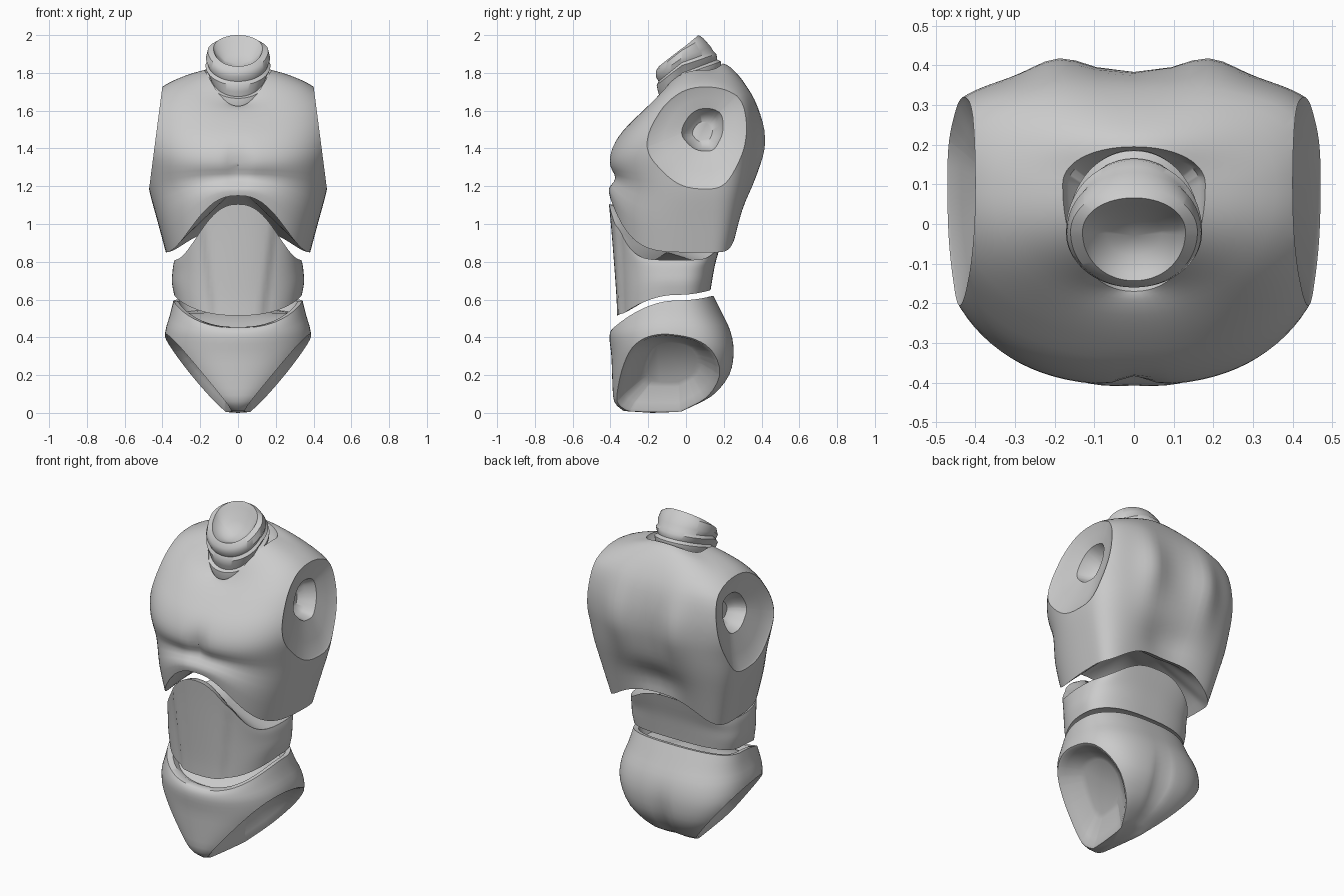
import bpy, bmesh, math
from mathutils import Vector

if "Cube" in bpy.data.objects:
    bpy.data.objects.remove(bpy.data.objects["Cube"])

grey = bpy.data.materials.new("mannequin_grey")
grey.diffuse_color = (0.6, 0.6, 0.6, 1)
grey.use_nodes = True
grey.node_tree.nodes["Principled BSDF"].inputs["Base Color"].default_value = grey.diffuse_color
SEG = 96


def spread(v, e):
    return math.copysign(abs(v) ** e, v)


def ramp(v, v0, v1, a, b):
    return a + (b - a) * max(0, min(1, (v - v0) / (v1 - v0)))


def bump(a, b, wa, wb):
    return math.exp(-(a / wa) ** 2 - (b / wb) ** 2)


def smooth_sections(rows, per=3):
    """Catmull-Rom resampling of the section table."""
    out = []
    for i in range(len(rows) - 1):
        p0, p1, p2, p3 = (rows[max(0, min(len(rows) - 1, i + k))] for k in (-1, 0, 1, 2))
        for j in range(per):
            t = j / per
            out.append([0.5 * (2 * b + (c - a) * t + (2 * a - 5 * b + 4 * c - d) * t * t
                               + (3 * b - a - 3 * c + d) * t ** 3)
                        for a, b, c, d in zip(p0, p1, p2, p3)])
    return out + [rows[-1]]


def loft(rows, yc, front, back, power, bottom, top, shape=None):
    """Section: half width, front y, back y, then z at the front, side and back.
    front, back (roundness) and power (edge arch) are functions of the side z.
    bottom and top hold the inner sections and end at a centre point (y, z)."""
    bm = bmesh.new()
    rings = []
    for w, yf, yb, zf, zs, zb in bottom[0] + rows + top[0]:
        ring = []
        for k in range(SEG):
            t = 2 * math.pi * k / SEG
            s, c = math.sin(t), math.cos(t)
            e = front(zs) if c > 0 else back(zs)
            x = w * spread(s, e)
            y = yc + (yf - yc if c > 0 else yb - yc) * abs(c) ** e
            z = zs + (zf - zs if c > 0 else zb - zs) * abs(c) ** power(zs)
            co = Vector((x, y, z))
            if shape:
                shape(co, c)
            ring.append(bm.verts.new(co))
        rings.append(ring)
    for a, b in zip(rings, rings[1:]):
        for k in range(SEG):
            n = (k + 1) % SEG
            bm.faces.new((a[k], a[n], b[n], b[k]))
    for ring, (y, z) in ((rings[0], bottom[1]), (rings[-1], top[1])):
        mid = bm.verts.new((0, y, z))
        for k in range(SEG):
            bm.faces.new((ring[k], ring[(k + 1) % SEG], mid))
    bmesh.ops.recalc_face_normals(bm, faces=bm.faces)
    return bm


def socket(bm, point, normal, steps):
    """Cut a flat joint on both sides and sink it in steps (scale, depth, dy, dz)."""
    for side in (1, -1):
        p = Vector((point[0] * side, point[1], point[2]))
        n = Vector((normal[0] * side, normal[1], normal[2])).normalized()
        cut = bmesh.ops.bisect_plane(bm, geom=bm.verts[:] + bm.edges[:] + bm.faces[:],
                                     plane_co=p, plane_no=n, clear_outer=True)
        edges = [g for g in cut["geom_cut"] if isinstance(g, bmesh.types.BMEdge) and g.is_boundary]
        made = bmesh.ops.edgeloop_fill(bm, edges=edges)["faces"]
        if not made:
            continue
        face = max(made, key=lambda f: f.calc_area())
        for scale, depth, dy, dz in steps:
            face = bmesh.ops.extrude_discrete_faces(bm, faces=[face])["faces"][0]
            mid = face.calc_center_bounds()
            shift = Vector((0, dy, dz)) - n * depth
            for v in face.verts:
                v.co = mid + (v.co - mid) * scale + shift
    bmesh.ops.recalc_face_normals(bm, faces=bm.faces)


def finish(bm, name, angle=40):
    me = bpy.data.meshes.new(name)
    bm.to_mesh(me)
    bm.free()
    me.materials.append(grey)
    ob = bpy.data.objects.new(name, me)
    bpy.context.collection.objects.link(ob)
    bpy.context.view_layer.objects.active = ob
    ob.select_set(True)
    bpy.ops.object.shade_smooth_by_angle(angle=math.radians(angle))
    ob.select_set(False)


# chest: breast groove in front; shoulder blades and lower back hollow behind
def chest_shape(co, c):
    x = abs(co.x)
    if c > 0:
        co.y += 0.03 * bump(x, co.z - 1.31, 0.045, 0.09)
    else:
        co.y += 0.04 * bump(x - 0.19, co.z - 1.43, 0.09, 0.2) * abs(c)
        co.y -= 0.045 * bump(x, co.z - 1.06, 0.15, 0.1)


chest = loft(smooth_sections([
    (0.382, -0.405, 0.27, 1.15, 0.85, 0.97),
    (0.425, -0.41, 0.31, 1.19, 1.01, 1.09),
    (0.468, -0.378, 0.345, 1.245, 1.17, 1.20),
    (0.49, -0.405, 0.37, 1.31, 1.30, 1.32),
    (0.515, -0.40, 0.382, 1.38, 1.42, 1.42),
    (0.515, -0.36, 0.38, 1.46, 1.53, 1.54),
    (0.485, -0.29, 0.355, 1.54, 1.64, 1.66),
    (0.395, -0.23, 0.30, 1.595, 1.73, 1.76),
    (0.28, -0.19, 0.235, 1.62, 1.785, 1.83),
    (0.18, -0.17, 0.195, 1.625, 1.815, 1.85)]),
    0.1, lambda z: ramp(z, 1.35, 1.6, 0.8, 0.92), lambda z: ramp(z, 1.68, 1.8, 0.62, 0.95),
    lambda z: ramp(z, 0.85, 1.2, 4, 2.5),
    ([(0.35, -0.36, 0.22, 1.17, 0.88, 1.0)], (0, 1.2)),
    ([(0.165, -0.15, 0.175, 1.6, 1.77, 1.8)], (0.02, 1.65)), chest_shape)
socket(chest, (0.40, 0.1, 1.73), (1, 0, 0.13),
       [(0.96, 0.006, 0, 0), (0.75, 0.02, 0.015, 0.02), (0.58, 0.025, 0.015, 0.03),
        (0.8, 0.06, 0, 0), (0.6, 0.03, 0, 0)])
finish(chest, "chest")


# abdomen with a raised middle panel
def belly_shape(co, c):
    if c > 0:
        half = ramp(co.z, 0.55, 0.95, 0.15, 0.2)
        co.y += 0.018 * ramp(abs(co.x), half - 0.03, half, 0, 1) * c


abdomen = loft(smooth_sections([
    (0.338, -0.365, 0.13, 0.515, 0.625, 0.65),
    (0.35, -0.368, 0.14, 0.61, 0.69, 0.71),
    (0.347, -0.38, 0.155, 0.78, 0.745, 0.79),
    (0.342, -0.396, 0.178, 0.98, 0.785, 0.87),
    (0.335, -0.408, 0.195, 1.105, 0.81, 0.93)]),
    -0.05, lambda z: 0.83, lambda z: 0.75, lambda z: ramp(z, 0.63, 0.8, 1.6, 4),
    ([(0.30, -0.33, 0.10, 0.53, 0.64, 0.66)], (-0.1, 0.66)),
    ([(0.30, -0.37, 0.16, 1.10, 0.80, 0.91)], (-0.1, 0.85)), belly_shape)
finish(abdomen, "abdomen")


# pelvis with a cleft behind and angled leg sockets
def pelvis_shape(co, c):
    if c < 0:
        co.y -= 0.025 * bump(co.x, co.z - 0.2, 0.04, 0.15)


pelvis = loft(smooth_sections([
    (0.07, -0.33, 0.0, 0.01, 0.005, 0.02),
    (0.19, -0.38, 0.14, 0.06, 0.07, 0.09),
    (0.31, -0.39, 0.23, 0.17, 0.20, 0.20),
    (0.38, -0.395, 0.254, 0.30, 0.33, 0.32),
    (0.385, -0.405, 0.237, 0.39, 0.43, 0.43),
    (0.36, -0.40, 0.19, 0.43, 0.52, 0.53),
    (0.342, -0.385, 0.145, 0.45, 0.595, 0.62)]),
    -0.05, lambda z: ramp(z, 0.4, 0.6, 0.9, 0.82), lambda z: ramp(z, 0.2, 0.5, 0.62, 0.8),
    lambda z: 1.6,
    ([], (-0.18, 0.0)),
    ([(0.315, -0.35, 0.12, 0.455, 0.59, 0.615), (0.29, -0.32, 0.10, 0.44, 0.53, 0.55),
      (0.19, -0.29, 0.06, 0.46, 0.53, 0.56)], (-0.1, 0.55)), pelvis_shape)
socket(pelvis, (0.38, -0.15, 0.42), (0.78, -0.1, -0.62),
       [(0.95, 0.004, 0, 0), (0.9, 0.02, 0, 0.005), (0.7, 0.035, 0.01, 0.01), (0.85, 0.01, 0, 0)])
finish(pelvis, "pelvis")

# neck: tilted bands with a bowl on top
neck = loft([
    (0.150, -0.150, 0.175, 1.60, 1.72, 1.80),
    (0.165, -0.160, 0.187, 1.635, 1.76, 1.84),
    (0.168, -0.160, 0.185, 1.665, 1.79, 1.86),
    (0.150, -0.140, 0.165, 1.675, 1.80, 1.87),
    (0.160, -0.148, 0.165, 1.70, 1.82, 1.88),
    (0.172, -0.155, 0.160, 1.735, 1.84, 1.90),
    (0.160, -0.145, 0.145, 1.755, 1.855, 1.915),
    (0.170, -0.160, 0.130, 1.78, 1.88, 1.94),
    (0.160, -0.160, 0.090, 1.81, 1.92, 1.985),
    (0.130, -0.143, 0.066, 1.835, 1.93, 2.0)],
    -0.02, lambda z: 0.97, lambda z: 0.97, lambda z: 1,
    ([], (0.0, 1.70)),
    ([(0.115, -0.125, 0.05, 1.83, 1.90, 1.97),
      (0.07, -0.08, 0.02, 1.82, 1.86, 1.90)], (-0.03, 1.84)))
finish(neck, "neck")
